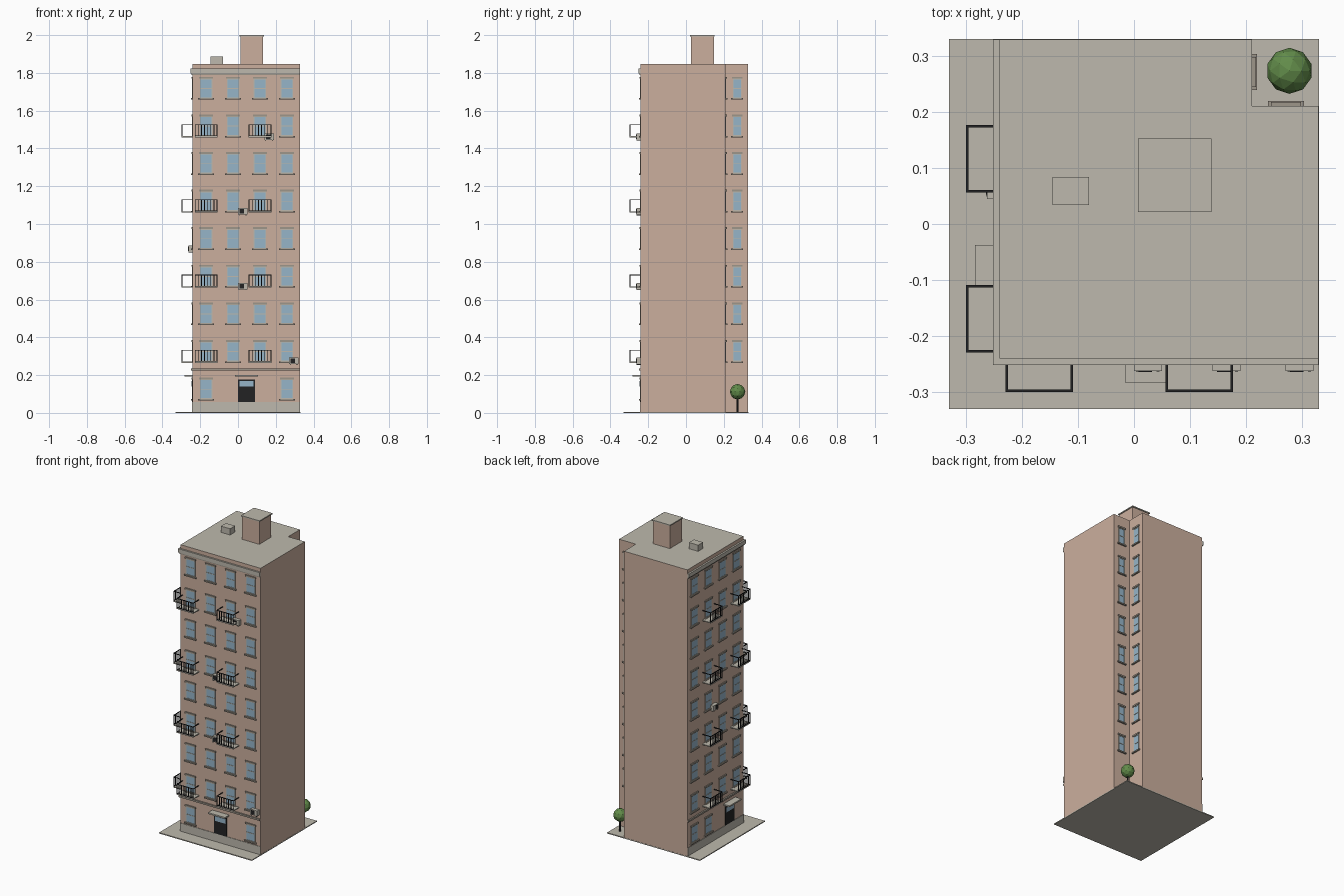
import bpy, bmesh, math
from mathutils import Matrix

if "Cube" in bpy.data.objects:
    bpy.data.objects.remove(bpy.data.objects["Cube"])


def srgb(r, g, b):
    f = lambda c: (c / 255 / 12.92) if c < 10 else ((c / 255 + 0.055) / 1.055) ** 2.4
    return (f(r), f(g), f(b), 1)


def material(name, *rgb):
    m = bpy.data.materials.new(name)
    m.diffuse_color = srgb(*rgb)
    m.use_nodes = True
    m.node_tree.nodes["Principled BSDF"].inputs["Base Color"].default_value = m.diffuse_color
    return m


WALL = material("pink_brick", 203, 175, 158)
STONE = material("grey_stone", 189, 185, 173)
TRIM = material("trim_grey", 158, 150, 138)
GLASS = material("blue_glass", 150, 181, 201)
BLACK = material("black_metal", 34, 34, 36)
LEAF = material("leaf_green", 98, 140, 74)

LO, HI, NOTCH = -0.24, 0.329, 0.21
ROOF = 1.846
MID = 0.045
COLS = [MID + (i - 1.5) * 0.1425 for i in range(4)]
ROW0, PITCH, WIN_H = 0.074, 0.199, 0.103

# Each wall maps (along, outward) to plan coordinates
WALLS = {
    "front": lambda u, d: (u, LO - d),
    "left": lambda u, d: (LO - d, u),
    "court_x": lambda u, d: (NOTCH + d, u),
    "court_y": lambda u, d: (u, NOTCH + d),
    "plan": lambda u, d: (u, d),
}
parts = {}


def box(part, mat, wall, u, d, z):
    """Add a box to a part; u, d and z are (low, high) ranges."""
    bm = parts.setdefault(part, (bmesh.new(), mat))[0]
    (xa, ya), (xb, yb) = WALLS[wall](u[0], d[0]), WALLS[wall](u[1], d[1])
    mid = ((xa + xb) / 2, (ya + yb) / 2, (z[0] + z[1]) / 2)
    size = (abs(xb - xa), abs(yb - ya), z[1] - z[0], 1)
    bmesh.ops.create_cube(bm, size=1, matrix=Matrix.Translation(mid) @ Matrix.Diagonal(size))


def finish(name, bm, mats):
    me = bpy.data.meshes.new(name)
    bm.to_mesh(me)
    bm.free()
    for m in mats:
        me.materials.append(m)
    ob = bpy.data.objects.new(name, me)
    bpy.context.collection.objects.link(ob)
    return ob


def window(wall, c, z, w):
    h, t = w / 2, 0.004
    top = z + WIN_H
    box("window_glass", GLASS, wall, (c - h, c + h), (0, 0.001), (z, top))
    for s in (-1, 1):
        a, b = sorted((c + s * h, c + s * (h - t)))
        box("window_frames", STONE, wall, (a, b), (0, 0.003), (z, top))
    for zz in (z, z + WIN_H / 2 - t / 2, top - t):
        box("window_frames", STONE, wall, (c - h + t, c + h - t), (0, 0.003), (zz, zz + t))
    box("window_sills", TRIM, wall, (c - h - 0.009, c + h + 0.009), (0, 0.009), (z - 0.008, z))
    box("window_lintels", TRIM, wall, (c - h - 0.004, c + h + 0.004), (0, 0.007), (top, top + 0.01))


def balcony(wall, c, z):
    h, out, t, rail = 0.06, 0.059, 0.004, z + 0.069
    box("balcony_slabs", STONE, wall, (c - h, c + h), (0, out), (z, z + 0.006))
    # top and bottom rails, then side returns
    for zz in (z + 0.006, rail - t):
        box("balcony_rails", BLACK, wall, (c - h, c + h), (out - t, out), (zz, zz + t))
    for u in (c - h, c + h - t):
        box("balcony_rails", BLACK, wall, (u, u + t), (0, out - t), (rail - t, rail))
    for i in range(8):
        u = c - h + i * (2 * h - t) / 7
        box("balcony_bars", BLACK, wall, (u, u + t), (out - t, out), (z + 0.01, rail - t))


def air_conditioner(wall, u, z):
    box("ac_cases", STONE, wall, (u, u + 0.05), (0, 0.022), (z, z + 0.034))
    box("ac_grilles", BLACK, wall, (u + 0.008, u + 0.032), (0.022, 0.024), (z + 0.005, z + 0.029))
    for f in (0.004, 0.04):
        box("ac_feet", BLACK, wall, (u + f, u + f + 0.005), (0, 0.023), (z - 0.004, z))


def entrance(wall, c):
    box("doors", BLACK, wall, (c - 0.045, c + 0.045), (0, 0.004), (0.058, 0.177))
    box("door_transoms", GLASS, wall, (c - 0.037, c + 0.037), (0.004, 0.006), (0.14, 0.17))
    box("door_canopies", STONE, wall, (c - 0.06, c + 0.06), (0, 0.043), (0.192, 0.201))


# Building body: corner-notched plan, stone on upward faces
bm = bmesh.new()
plan = [(LO, LO), (HI, LO), (HI, NOTCH), (NOTCH, NOTCH), (NOTCH, HI), (LO, HI)]
base = bm.faces.new([bm.verts.new((x, y, 0.003)) for x, y in plan])
top = bmesh.ops.extrude_face_region(bm, geom=[base])["geom"]
bmesh.ops.translate(bm, vec=(0, 0, ROOF - 0.003), verts=[v for v in top if isinstance(v, bmesh.types.BMVert)])
bmesh.ops.recalc_face_normals(bm, faces=bm.faces)
for f in bm.faces:
    f.material_index = 1 if f.normal.z > 0.5 else 0
finish("building_body", bm, [WALL, STONE])

# Pavement
box("pavement", STONE, "plan", (-0.33, 0.33), (-0.33, 0.33), (0, 0.006))

# Plinth, string course and cornice along the two street walls
for name, mat, out, z in (
    ("plinth", STONE, 0.003, (0.006, 0.058)),
    ("string_course", TRIM, 0.009, (0.225, 0.236)),
    ("cornice_lower", TRIM, 0.005, (1.788, 1.797)),
    ("cornice", STONE, 0.011, (1.797, 1.822)),
):
    box(name, mat, "front", (LO - out, HI), (0, out), z)
    box(name, mat, "left", (LO, HI), (0, out), z)

# Windows: ground row leaves room for the entrances
for wall, ground in (("front", (0, 3)), ("left", (2, 3))):
    for row in range(9):
        for i, c in enumerate(COLS):
            if row or i in ground:
                window(wall, c, ROW0 + row * PITCH, 0.066)
for wall in ("court_x", "court_y"):
    for row in range(1, 9):
        window(wall, 0.271, ROW0 + row * PITCH, 0.046)

# Balconies on every other floor
for wall in ("front", "left"):
    for k in range(4):
        for c in (COLS[0], COLS[2]):
            balcony(wall, c, 0.265 + 0.398 * k)

# Entrances and air conditioners
entrance("front", MID)
entrance("left", -0.0975)
for wall, u, z in (("front", 0.27, 0.258), ("front", 0.0, 0.654), ("front", 0.0, 1.05),
                   ("front", 0.14, 1.446), ("left", 0.045, 0.853)):
    air_conditioner(wall, u, z)

# Roof stair house with cap, and vent box
box("stair_house", WALL, "plan", (0.012, 0.133), (0.026, 0.147), (ROOF, 1.994))
box("stair_house_cap", STONE, "plan", (0.007, 0.138), (0.021, 0.152), (1.993, 2.0))
box("roof_vent", STONE, "plan", (-0.145, -0.08), (0.034, 0.084), (ROOF, 1.886))

for name, (bm, mat) in parts.items():
    finish(name, bm, [mat])

# Courtyard tree
bm = bmesh.new()
bmesh.ops.create_icosphere(bm, subdivisions=2, radius=0.041, matrix=Matrix.Translation((0.277, 0.273, 0.112)))
finish("tree_crown", bm, [LEAF])
bm = bmesh.new()
bmesh.ops.create_cone(bm, cap_ends=True, segments=6, radius1=0.006, radius2=0.005, depth=0.08,
                      matrix=Matrix.Translation((0.277, 0.273, 0.044)))
finish("tree_trunk", bm, [BLACK])
